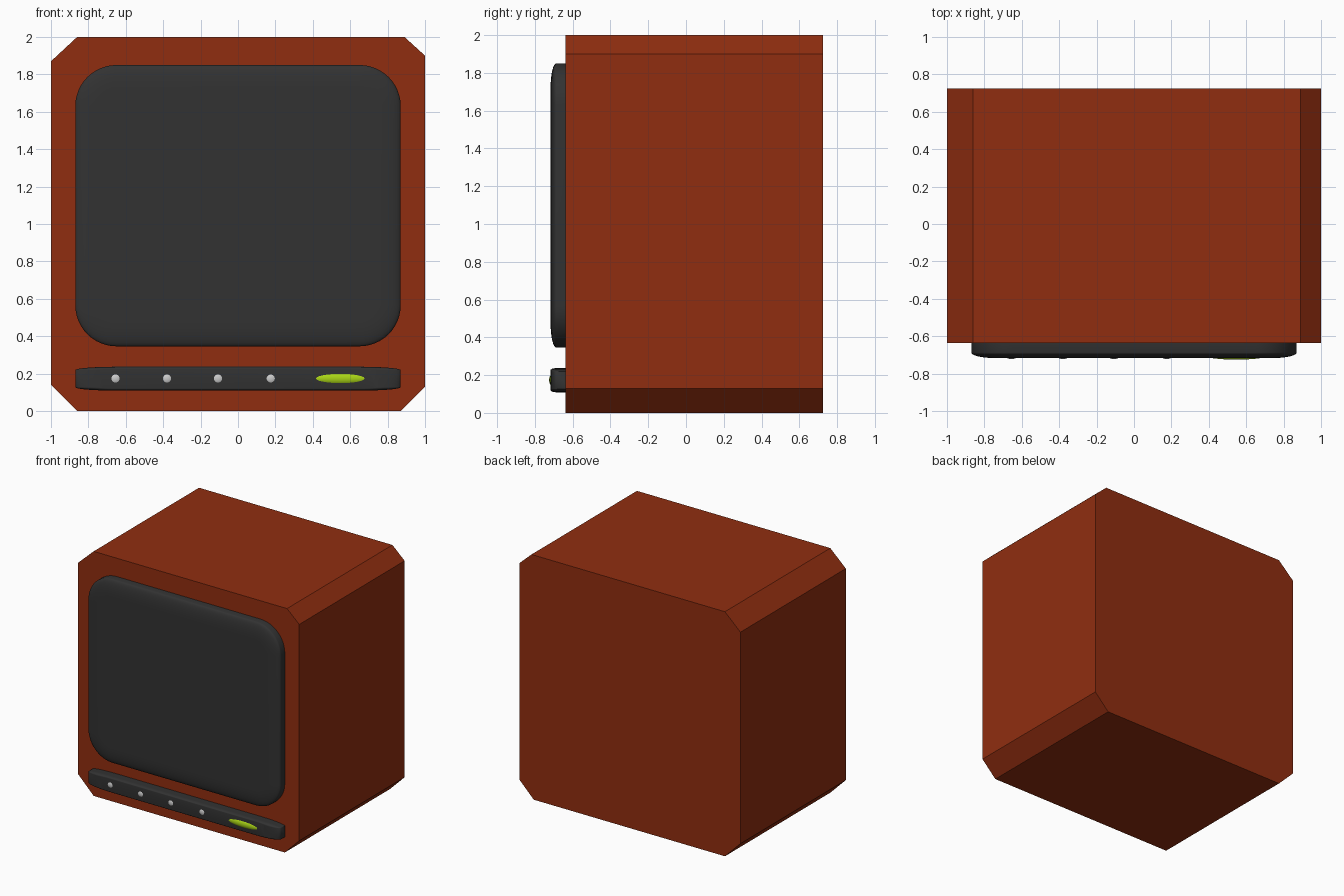
import bpy, bmesh
from math import sin, cos, pi

if "Cube" in bpy.data.objects:
    bpy.data.objects.remove(bpy.data.objects["Cube"])


def material(name, rgb):
    m = bpy.data.materials.new(name)
    m.diffuse_color = (*rgb, 1)
    m.use_nodes = True
    m.node_tree.nodes["Principled BSDF"].inputs["Base Color"].default_value = m.diffuse_color
    return m


wood = material("red_brown", (0.28, 0.027, 0.005))
dark = material("charcoal", (0.032, 0.032, 0.032))
lime = material("lime", (0.40, 0.66, 0.008))


def loft(name, rings, mat):
    """Skin a list of equal-length point rings and cap both ends."""
    bm = bmesh.new()
    loops = [[bm.verts.new(p) for p in ring] for ring in rings]
    n = len(loops[0])
    for a, b in zip(loops, loops[1:]):
        for i in range(n):
            j = (i + 1) % n
            bm.faces.new((a[i], a[j], b[j], b[i]))
    bm.faces.new(loops[0])
    bm.faces.new(loops[-1])
    bmesh.ops.recalc_face_normals(bm, faces=bm.faces)
    mesh = bpy.data.meshes.new(name)
    bm.to_mesh(mesh)
    bm.free()
    ob = bpy.data.objects.new(name, mesh)
    bpy.context.collection.objects.link(ob)
    mesh.materials.append(mat)
    return ob


def smooth(ob):
    bpy.ops.object.select_all(action="DESELECT")
    ob.select_set(True)
    bpy.context.view_layer.objects.active = ob
    bpy.ops.object.shade_smooth_by_angle(angle=pi / 5)


def rounded_panel(name, z_mid, z_scale, steps=12):
    """Pillow-edged rounded rectangle, optionally squashed in height."""
    half_w, half_h, radius, inset, depth = 0.87, 0.752, 0.22, 0.13, 0.03

    def ring(y, d):
        r, pts = radius - d, []
        for k, (sx, sz) in enumerate(((1, 1), (-1, 1), (-1, -1), (1, -1))):
            for i in range(steps + 1):
                a = (k + i / steps) * pi / 2
                pts.append((sx * (half_w - radius) + r * cos(a), y,
                            z_mid + z_scale * (sz * (half_h - radius) + r * sin(a))))
        return pts

    rings = [ring(-0.62, 0)]
    for i in range(9):
        a = i / 8 * pi / 2
        rings.append(ring(-0.687 - depth * sin(a), inset * (1 - cos(a))))
    smooth(loft(name, rings, dark))


def button(name, x, size, mat=None):
    bpy.ops.mesh.primitive_uv_sphere_add(segments=32, ring_count=16, radius=1,
                                         location=(x, -0.7, 0.174))
    ob = bpy.context.object
    ob.name = name
    ob.scale = size
    if mat:
        ob.data.materials.append(mat)
    smooth(ob)


# Cabinet with unevenly cut corners
profile = [(-0.86, 2), (0.89, 2), (1, 1.9), (1, 0.13),
           (0.87, 0), (-0.86, 0), (-1, 0.14), (-1, 1.87)]
loft("cabinet", [[(x, y, z) for x, z in profile] for y in (-0.637, 0.725)], wood)

# Screen and the control strip below it
rounded_panel("screen", 1.098, 1)
rounded_panel("control_strip", 0.173, 0.085)

# Knobs and indicator light
for i, x in enumerate((-0.655, -0.38, -0.107, 0.175)):
    button(f"knob_{i + 1}", x, (0.035, 0.022, 0.034))
button("indicator_light", 0.547, (0.178, 0.025, 0.034), lime)
